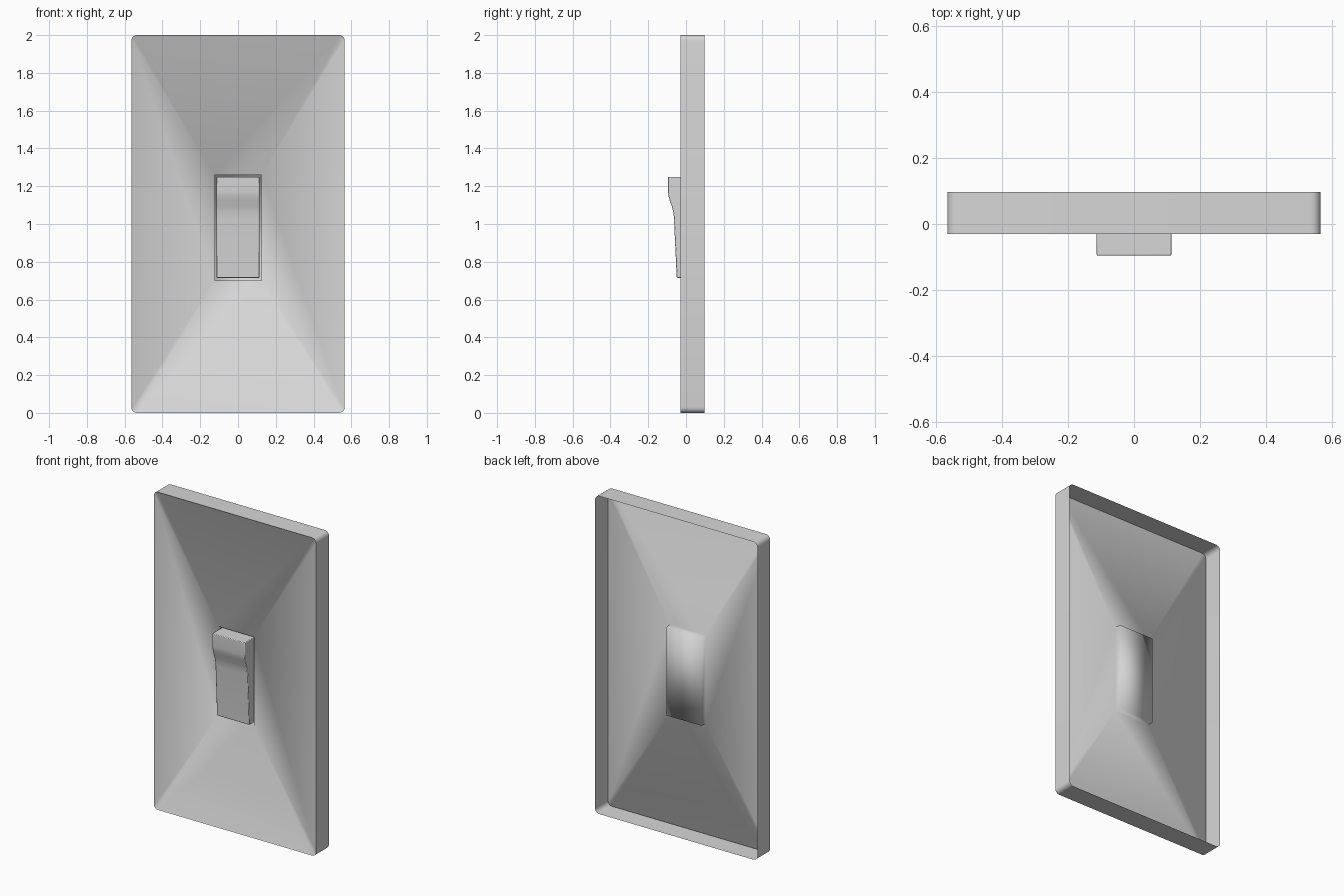
import bpy, bmesh, math

if "Cube" in bpy.data.objects:
    bpy.data.objects.remove(bpy.data.objects["Cube"])

grey = bpy.data.materials.new("light_grey")
grey.diffuse_color = (0.68, 0.68, 0.68, 1)
grey.use_nodes = True
grey.node_tree.nodes["Principled BSDF"].inputs["Base Color"].default_value = grey.diffuse_color

ZC = 1.0  # plate centre height


def finish(bm, name, angle):
    mesh = bpy.data.meshes.new(name)
    bm.to_mesh(mesh)
    bm.free()
    mesh.materials.append(grey)
    for p in mesh.polygons:
        p.use_smooth = True
    mesh.set_sharp_from_angle(angle=math.radians(angle))
    obj = bpy.data.objects.new(name, mesh)
    bpy.context.collection.objects.link(obj)
    return obj


def ring(bm, hw, hh, y, zc=ZC, r=0.0, seg=0):
    """Rounded rectangle, counter-clockwise seen from the front."""
    verts = []
    for k, (sx, sz) in enumerate([(-1, -1), (1, -1), (1, 1), (-1, 1)]):
        for i in range(seg + 1):
            a = math.pi + math.pi / 2 * (k + (i / seg if seg else 0))
            verts.append(bm.verts.new((sx * (hw - r) + r * math.cos(a), y,
                                       zc + sz * (hh - r) + r * math.sin(a))))
    return verts


def bridge(bm, a, b):
    n = len(a)
    for i in range(n):
        j = (i + 1) % n
        bm.faces.new((a[i], a[j], b[j], b[i]))


# Wall plate: open-backed shell with a fine lip, shallow face and slot recess
SEG = 6
bm = bmesh.new()
back = ring(bm, 0.565, 1.0, 0.097, r=0.03, seg=SEG)
front = ring(bm, 0.565, 1.0, -0.03, r=0.03, seg=SEG)
lip = ring(bm, 0.558, 0.993, -0.025, r=0.024, seg=SEG)
slot = ring(bm, 0.124, 0.28, -0.018, zc=0.98)
floor = ring(bm, 0.122, 0.278, 0.02, zc=0.98)
bridge(bm, back, front)
bridge(bm, front, lip)
n = len(lip)
for k in range(4):
    # corner fan, then the long panel to the next corner
    first = k * (SEG + 1)
    for i in range(first, first + SEG):
        bm.faces.new((lip[i], lip[i + 1], slot[k]))
    end = first + SEG
    bm.faces.new((lip[end], lip[(end + 1) % n], slot[(k + 1) % 4], slot[k]))
bridge(bm, slot, floor)
bm.faces.new(floor)
finish(bm, "wall_plate", 100)

# Toggle: side profile extruded across the width
profile = [(0.018, 1.25), (-0.096, 1.25), (-0.096, 1.17), (-0.093, 1.148),
           (-0.086, 1.125), (-0.074, 1.09), (-0.068, 1.067), (-0.064, 1.035),
           (-0.049, 0.715), (0.018, 0.715)]
bm = bmesh.new()
sides = [[bm.verts.new((x, y, z)) for y, z in profile] for x in (-0.113, 0.113)]
bridge(bm, sides[0], sides[1])
bm.faces.new(sides[0][::-1])
bm.faces.new(sides[1])
bmesh.ops.recalc_face_normals(bm, faces=bm.faces[:])
toggle = finish(bm, "toggle", 35)
bev = toggle.modifiers.new("soft_edges", 'BEVEL')
bev.width = 0.004
bev.segments = 2
bev.limit_method = 'ANGLE'
bev.angle_limit = math.radians(50)
